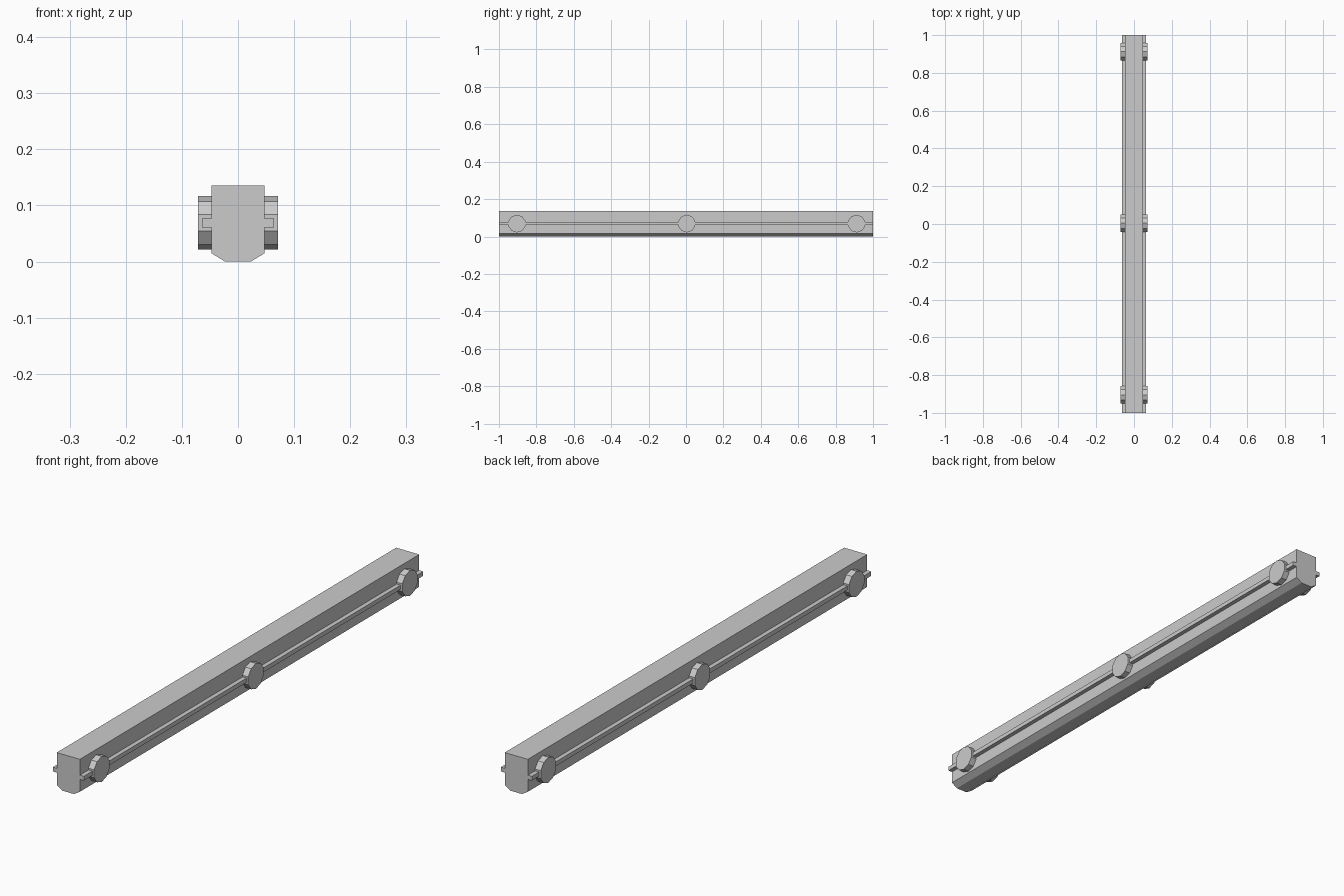
import bpy, bmesh, math

if "Cube" in bpy.data.objects:
    bpy.data.objects.remove(bpy.data.objects["Cube"])


def extrude_profile(name, loops, axis, start, end):
    """Extrude closed (u, z) profiles along y (u = x) or x (u = y)."""
    bm = bmesh.new()
    for pts in loops:
        def place(u, z, d):
            return (u, d, z) if axis == 'Y' else (d, u, z)
        a = [bm.verts.new(place(u, z, start)) for u, z in pts]
        b = [bm.verts.new(place(u, z, end)) for u, z in pts]
        bm.faces.new(a)
        bm.faces.new(b)
        for i in range(len(pts)):
            j = (i + 1) % len(pts)
            bm.faces.new((a[i], a[j], b[j], b[i]))
    bmesh.ops.recalc_face_normals(bm, faces=bm.faces)
    mesh = bpy.data.meshes.new(name)
    bm.to_mesh(mesh)
    bm.free()
    ob = bpy.data.objects.new(name, mesh)
    bpy.context.collection.objects.link(ob)
    return ob


def mirror_x(ob):
    ob.modifiers.new("mirror", 'MIRROR').use_axis[0] = True


# main beam with chamfered underside
half = [(0.023, 0), (0.0475, 0.015), (0.0475, 0.136)]
profile = half + [(-x, z) for x, z in reversed(half)]
extrude_profile("beam", [profile], 'Y', -1, 1)

# side rails
rail = [(0.0475, 0.061), (0.064, 0.061), (0.064, 0.077), (0.0475, 0.077)]
mirror_x(extrude_profile("side_rail", [rail], 'Y', -1, 1))

# ten-sided side discs, point up
R, ZC = 0.0475, 0.069
discs = []
for yc in (-0.904, 0.004, 0.912):
    angles = [math.pi / 2 + i * math.tau / 10 for i in range(10)]
    discs.append([(yc + R * math.cos(t), ZC + R * math.sin(t)) for t in angles])
mirror_x(extrude_profile("side_discs", discs, 'X', 0.0475, 0.071))
